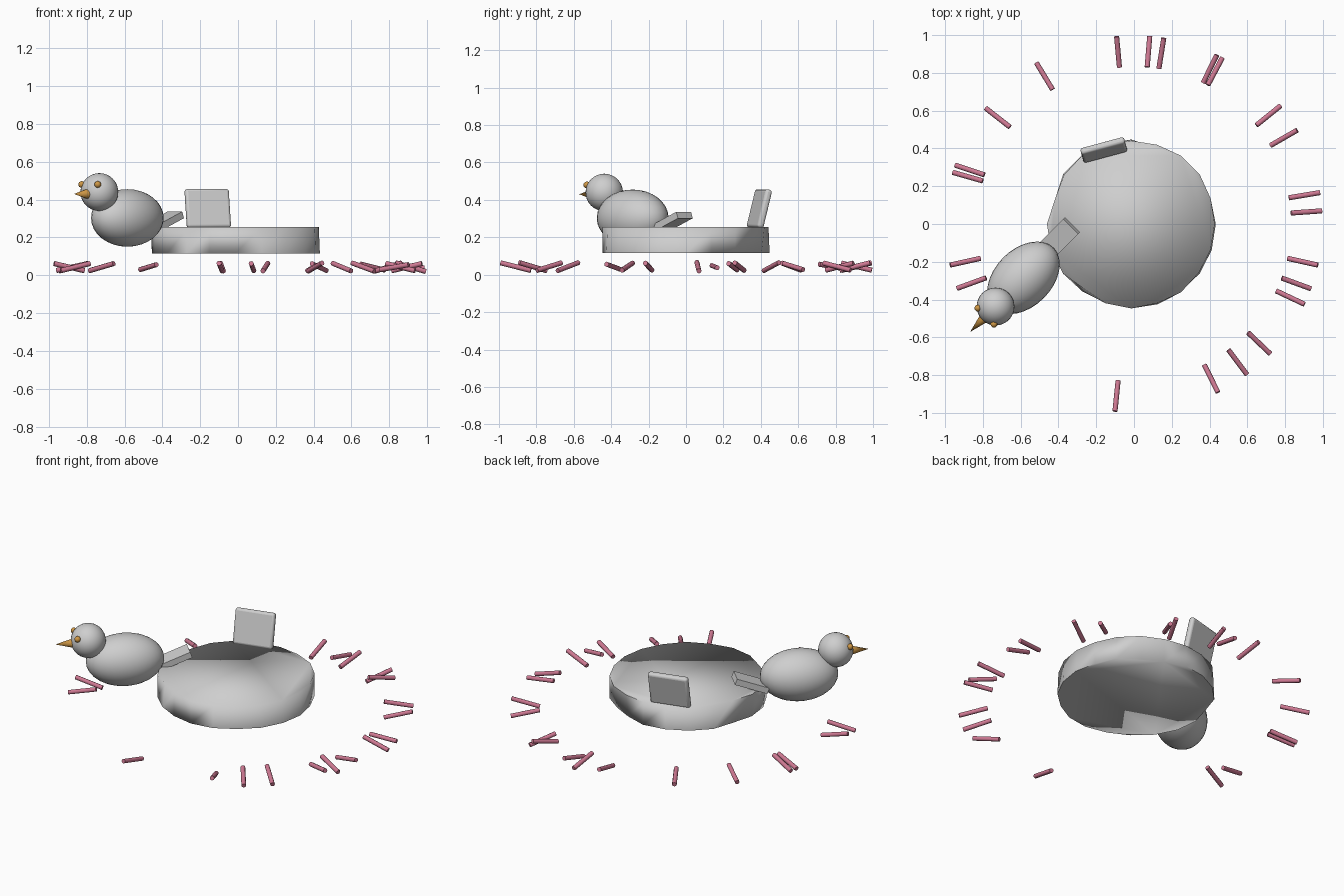
import bpy, bmesh, math, random
from math import radians, cos, sin
from mathutils import Vector

cube = bpy.data.objects.get("Cube")
if cube:
    bpy.data.objects.remove(cube, do_unlink=True)
random.seed(4)


def material(name, rgb):
    m = bpy.data.materials.new(name)
    m.use_nodes = True
    m.diffuse_color = (*rgb, 1)
    m.node_tree.nodes["Principled BSDF"].inputs["Base Color"].default_value = (*rgb, 1)
    return m


GREY = material("pale_grey", (0.62, 0.62, 0.62))
GOLD = material("golden_orange", (0.62, 0.31, 0.06))
PINK = material("dusty_pink", (0.62, 0.19, 0.29))


def finish(name, mat, smooth_angle=None):
    ob = bpy.context.object
    ob.name = name
    ob.data.materials.append(mat)
    if smooth_angle:
        bpy.ops.object.shade_smooth_by_angle(angle=radians(smooth_angle))
    return ob


def ball(name, mat, loc, size, yaw=0, segments=32):
    bpy.ops.mesh.primitive_uv_sphere_add(segments=segments, ring_count=segments // 2,
                                         radius=1, location=loc, rotation=(0, 0, yaw))
    bpy.context.object.scale = size
    return finish(name, mat, 60)


def box(name, mat, loc, size, rot, bevel=0):
    bpy.ops.mesh.primitive_cube_add(size=1, location=loc, rotation=rot)
    bpy.context.object.scale = size
    bpy.ops.object.transform_apply(location=False, rotation=False, scale=True)
    if bevel:
        mod = bpy.context.object.modifiers.new("rounded_edges", 'BEVEL')
        mod.width, mod.segments = bevel, 3
    return finish(name, mat, 40 if bevel else None)


# Rough-edged round stone slab
bm = bmesh.new()
sides = 20
rings = []
for z in (0.115, 0.255):
    ring = []
    for i in range(sides):
        a = 2 * math.pi * i / sides
        r = 0.447 - random.choice((0, 0, 0.006, 0.022))
        ring.append(bm.verts.new((r * cos(a) - 0.014, r * sin(a), z)))
    rings.append(ring)
low, high = rings
bm.faces.new(low[::-1])
bm.faces.new(high)
for i in range(sides):
    j = (i + 1) % sides
    bm.faces.new((low[i], low[j], high[j], high[i]))
mesh = bpy.data.meshes.new("stone_slab")
bm.to_mesh(mesh)
bm.free()
slab = bpy.data.objects.new("stone_slab", mesh)
bpy.context.collection.objects.link(slab)
bpy.ops.object.select_all(action='DESELECT')
slab.select_set(True)
bpy.context.view_layer.objects.active = slab
finish("stone_slab", GREY, 90)

# Leaning upright tablet at the back
box("upright_tablet", GREY, (-0.16, 0.392, 0.353), (0.24, 0.037, 0.21),
    (radians(-14), 0, radians(15)), bevel=0.014)

# Bird facing the front right corner
yaw = radians(45)
ball("bird_body", GREY, (-0.585, -0.285, 0.303), (0.225, 0.152, 0.152), yaw)
head = Vector((-0.733, -0.437, 0.44))
ball("bird_head", GREY, head, (0.1, 0.1, 0.1), yaw)
box("bird_tail", GREY, (-0.396, -0.074, 0.283), (0.2, 0.112, 0.037), (0, radians(-21), yaw))

forward = Vector((-1, -1, 0)).normalized()
across = Vector((-1, 1, 0)).normalized()
bpy.ops.mesh.primitive_cone_add(vertices=16, radius1=0.026, radius2=0, depth=0.1,
                                location=head + forward * 0.14 + Vector((0, 0, -0.01)))
bpy.context.object.rotation_euler = forward.to_track_quat('Z', 'Y').to_euler()
finish("beak", GOLD, 40)
for side, name in ((1, "right_eye"), (-1, "left_eye")):
    ball(name, GOLD, head + forward * 0.072 + across * (0.06 * side) + Vector((0, 0, 0.04)),
         (0.018, 0.018, 0.018), segments=16)

# Scattered ring of short sticks: direction around the ring, and tilt
sticks = [(95.3, 14), (85.2, -13), (80.9, 14), (63.9, 13), (62, -13), (38.9, -11),
          (29.9, 15), (9.6, -4), (4, -16), (-12.6, 13), (-20.1, -13), (-25.2, 9),
          (-43.6, -15), (-53.1, -14), (-63.5, 15), (-95.8, 14), (200, -13),
          (192.6, 13), (161.8, -14), (164.1, -12), (142, -13), (121.2, -9)]
for angle, tilt in sticks:
    a, t = radians(angle), radians(tilt)
    bpy.ops.mesh.primitive_cylinder_add(
        vertices=8, radius=0.0135, depth=0.168,
        location=(0.915 * cos(a), 0.915 * sin(a), 0.043),
        rotation=(0, radians(90) - t, a))
    finish("stick", PINK, 50)
